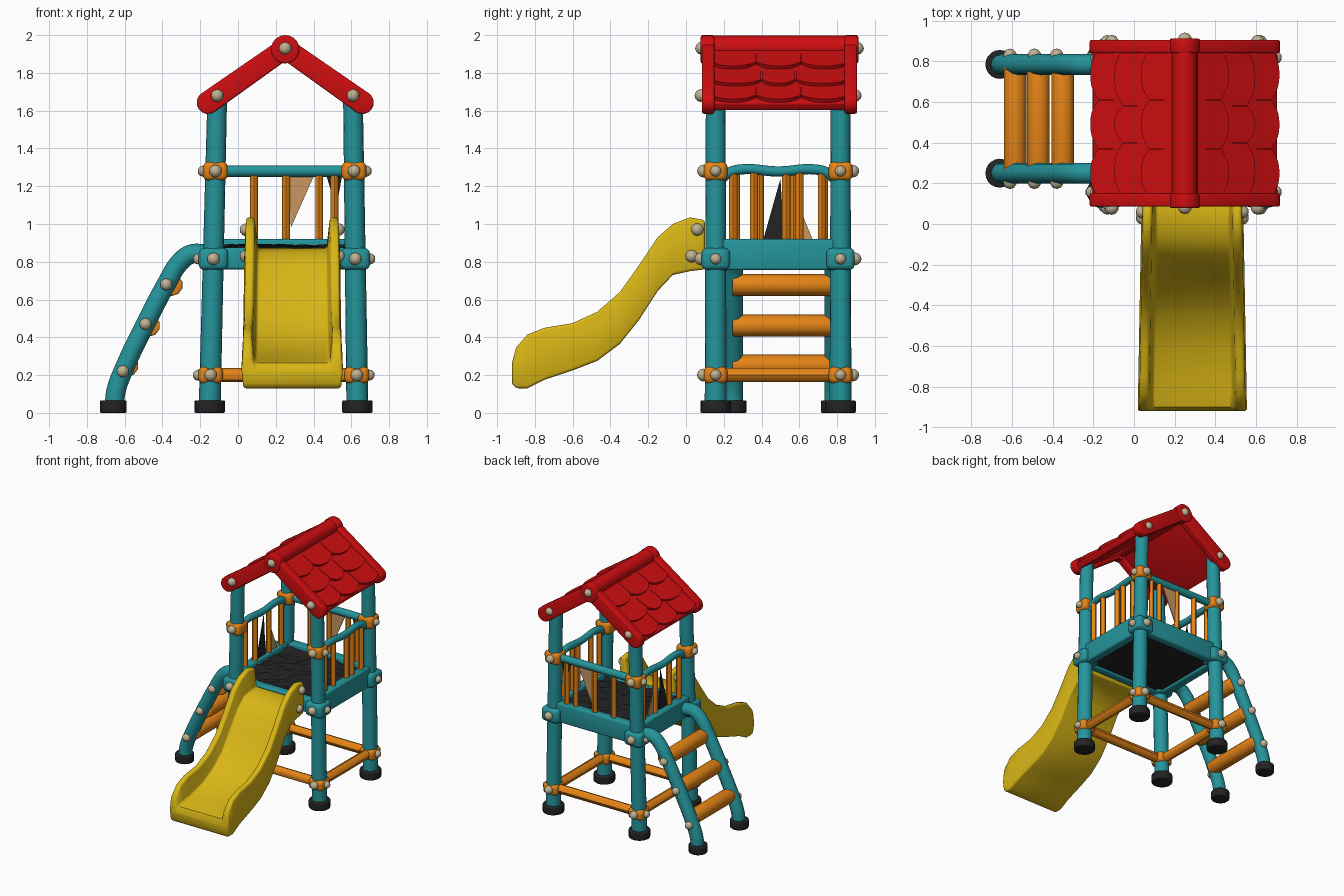
import bpy, bmesh, math, random
from mathutils import Vector, Matrix

if "Cube" in bpy.data.objects:
    bpy.data.objects.remove(bpy.data.objects["Cube"])

random.seed(4)


def material(name, rgb):
    m = bpy.data.materials.new(name)
    m.diffuse_color = (*rgb, 1)
    m.use_nodes = True
    m.node_tree.nodes["Principled BSDF"].inputs["Base Color"].default_value = m.diffuse_color
    return m


TEAL = material("teal", (0.018, 0.30, 0.33))
ORANGE = material("orange", (0.78, 0.23, 0.008))
RED = material("red", (0.62, 0.004, 0.005))
YELLOW = material("yellow", (0.70, 0.47, 0.008))
BLACK = material("black rubber", (0.017, 0.017, 0.017))
CREAM = material("cream", (0.52, 0.44, 0.29))
TAN = material("tan", (0.58, 0.31, 0.12))


def finish(name, bm, mat, bevel=0, segs=3, angle=40):
    bmesh.ops.recalc_face_normals(bm, faces=bm.faces)
    me = bpy.data.meshes.new(name)
    bm.to_mesh(me)
    bm.free()
    ob = bpy.data.objects.new(name, me)
    bpy.context.collection.objects.link(ob)
    me.materials.append(mat)
    bpy.ops.object.select_all(action='DESELECT')
    bpy.context.view_layer.objects.active = ob
    ob.select_set(True)
    if bevel:
        mod = ob.modifiers.new("round", 'BEVEL')
        mod.width, mod.segments = bevel, segs
        mod.limit_method, mod.angle_limit = 'ANGLE', math.radians(angle)
        bpy.ops.object.modifier_apply(modifier="round")
    bpy.ops.object.shade_smooth_by_angle(angle=math.radians(45))
    return ob


def box(name, center, size, mat, bevel=0.0):
    bm = bmesh.new()
    bmesh.ops.create_cube(bm, size=1, matrix=Matrix.Translation(center) @ Matrix.Diagonal((*size, 1)))
    return finish(name, bm, mat, bevel)


def bar(name, a, b, r, mat, sides=16, bevel=0, r2=None):
    a, b = Vector(a), Vector(b)
    d = b - a
    bm = bmesh.new()
    rot = d.to_track_quat('Z', 'Y').to_matrix().to_4x4()
    bmesh.ops.create_cone(bm, cap_ends=True, segments=sides, radius1=r, radius2=r2 or r,
                          depth=d.length, matrix=Matrix.Translation((a + b) / 2) @ rot)
    return finish(name, bm, mat, bevel)


def tube(name, pts, r, mat):
    cu = bpy.data.curves.new(name, 'CURVE')
    cu.dimensions, cu.bevel_depth, cu.bevel_resolution = '3D', r, 4
    cu.use_fill_caps = True
    cu.resolution_u = 6
    sp = cu.splines.new('BEZIER')
    sp.bezier_points.add(len(pts) - 1)
    for p, co in zip(sp.bezier_points, pts):
        p.co = co
        p.handle_left_type = p.handle_right_type = 'AUTO'
    ob = bpy.data.objects.new(name, cu)
    bpy.context.collection.objects.link(ob)
    cu.materials.append(mat)
    bpy.ops.object.select_all(action='DESELECT')
    bpy.context.view_layer.objects.active = ob
    ob.select_set(True)
    bpy.ops.object.convert(target='MESH')
    bpy.ops.object.shade_smooth_by_angle(angle=math.radians(45))


def bolt(x, y, z, r=0.034):
    bm = bmesh.new()
    bmesh.ops.create_icosphere(bm, subdivisions=2, radius=r, matrix=Matrix.Translation((x, y, z)))
    finish("bolt", bm, CREAM)


def triangle(name, pts, mat, axis):
    bm = bmesh.new()
    f = bm.faces.new([bm.verts.new(p) for p in pts])
    ext = bmesh.ops.extrude_face_region(bm, geom=[f])
    bmesh.ops.translate(bm, vec=Vector(axis) * 0.006,
                        verts=[v for v in ext['geom'] if isinstance(v, bmesh.types.BMVert)])
    finish(name, bm, mat)


# Tower posts lean slightly inwards
YF, YB = 0.157, 0.818


def post_x(side, z):
    return (-0.15 + 0.024 * z) if side < 0 else (0.632 - 0.014 * z)


for side, sn in ((-1, "left"), (1, "right")):
    for y, out, yn in ((YF, -1, "front"), (YB, 1, "back")):
        tag = f"{yn}_{sn}"
        x0 = post_x(side, 0)
        bar(tag + "_post", (x0, y, 0.03), (post_x(side, 1.68), y, 1.68), 0.058, TEAL, r2=0.052)
        bar(tag + "_foot", (x0, y, 0), (x0, y, 0.066), 0.081, BLACK, 20, 0.008)
        # Clamps with bolts on the outward faces
        for z, w, h, mat in ((0.2, 0.13, 0.09, ORANGE), (0.815, 0.155, 0.115, TEAL), (1.28, 0.13, 0.1, ORANGE)):
            x = post_x(side, z)
            box(tag + "_clamp", (x, y, z), (w, w - 0.005, h), mat, 0.028)
            bolt(x, y + out * w * 0.5, z)
            bolt(x + side * w * 0.5, y, z, 0.03)
        # Roof bolts
        bolt(post_x(side, 1.68), y + out * 0.078, 1.68)

# Lower braces, deck beams and hand rails
for y, n in ((YF, "front"), (YB, "back")):
    bar(n + "_brace", (post_x(-1, .2), y, 0.2), (post_x(1, .2), y, 0.2), 0.037, ORANGE, 8)
    top = 0.875 if n == "front" else 0.92
    box(n + "_deck_beam", (0.24, y, (0.76 + top) / 2), (0.72, 0.07, top - 0.76), TEAL, 0.015)
for side, n in ((-1, "left"), (1, "right")):
    bx, dx, rx = (post_x(side, z) for z in (0.2, 0.84, 1.28))
    bar(n + "_brace", (bx, YF, 0.2), (bx, YB, 0.2), 0.037, ORANGE, 8)
    box(n + "_deck_beam", (dx, 0.487, 0.838), (0.075, 0.60, 0.165), TEAL, 0.015)
    tube(n + "_hand_rail", [(rx, 0.19, 1.24), (rx, 0.225, 1.27), (rx, 0.28, 1.288), (rx, 0.49, 1.278),
                            (rx, 0.69, 1.288), (rx, 0.75, 1.27), (rx, 0.785, 1.24)], 0.027, TEAL)
    ys = (0.25, 0.36, 0.53, 0.60, 0.72) if side > 0 else (0.265, 0.39, 0.57, 0.73)
    for y in ys:
        bar(n + "_baluster", (rx, y, 0.9), (rx, y, 1.27), 0.022, ORANGE, 8)
bar("back_hand_rail", (-0.11, YB, 1.28), (0.61, YB, 1.28), 0.03, TEAL)
for x in (0.085, 0.255, 0.43, 0.51):
    bar("back_baluster", (x, YB, 0.9), (x, YB, 1.27), 0.021, ORANGE, 8)

# Small triangular infill plates in the railings
triangle("back_infill", [(0.27, YB, 1.25), (0.40, YB, 1.25), (0.28, YB, 0.98)], TAN, (0, 1, 0))
triangle("back_dark_infill", [(0.47, YB, 1.25), (0.55, YB, 1.25), (0.52, YB, 1.08)], BLACK, (0, 1, 0))
triangle("left_dark_infill", [(-0.12, 0.41, 0.92), (-0.12, 0.52, 0.92), (-0.12, 0.50, 1.24)], BLACK, (1, 0, 0))
triangle("left_infill", [(-0.12, 0.57, 0.92), (-0.12, 0.67, 0.92), (-0.12, 0.57, 1.16)], TAN, (1, 0, 0))

# Deck with a rough rubber top
box("deck_base", (0.245, 0.487, 0.82), (0.72, 0.63, 0.09), BLACK)
bm = bmesh.new()
bmesh.ops.create_grid(bm, x_segments=18, y_segments=16, size=0.5,
                      matrix=Matrix.Translation((0.245, 0.487, 0.88)) @ Matrix.Diagonal((0.70, 0.60, 1, 1)))
for v in bm.verts:
    v.co += Vector((random.uniform(-.008, .008), random.uniform(-.008, .008), random.uniform(-.012, .014)))
finish("deck_rubber", bm, BLACK)

# Ladder
for y, out, n in ((0.25, -1, "front"), (0.785, 1, "back")):
    tube(n + "_ladder_rail", [(-0.655, y, 0.04), (-0.645, y, 0.12), (-0.60, y, 0.24), (-0.49, y, 0.47),
                              (-0.375, y, 0.69), (-0.31, y, 0.795), (-0.25, y, 0.84), (-0.16, y, 0.84)], 0.051, TEAL)
    bar(n + "_ladder_foot", (-0.66, y, 0), (-0.66, y, 0.066), 0.071, BLACK, 20, 0.008)
    for x, z in ((-0.61, 0.22), (-0.49, 0.47), (-0.38, 0.68)):
        bolt(x, y + out * 0.045, z, 0.033)
for x, z in ((-0.585, 0.25), (-0.47, 0.462), (-0.35, 0.677)):
    bar("ladder_rung", (x, 0.245, z), (x, 0.79, z), 0.058, ORANGE, 10, 0.01)

# Slide: open trough lofted through stations of (y, underside, bed, rim)
stations = [(0.10, .76, .875, 1.02), (0.02, .75, .865, 1.035), (-0.07, .73, .85, 1.0), (-0.15, .645, .78, .93),
            (-0.25, .49, .64, .78), (-0.35, .365, .50, .64), (-0.47, .275, .40, .535), (-0.60, .225, .335, .475),
            (-0.75, .175, .295, .45), (-0.84, .13, .28, .415), (-0.90, .13, .265, .345), (-0.92, .155, .24, .27)]
bm = bmesh.new()
rings = []
for y, lo, bed, rim in stations:
    w = 0.252 - 0.018 * y
    half = [(w - 0.01, lo), (w, (lo + rim) / 2), (w - 0.008, rim), (w - 0.052, rim), (w - 0.07, bed)]
    prof = half + [(-x, z) for x, z in reversed(half)]
    rings.append([bm.verts.new((0.287 + x, y, z)) for x, z in prof])
for r0, r1 in zip(rings, rings[1:]):
    for i in range(len(r0)):
        j = (i + 1) % len(r0)
        bm.faces.new((r0[i], r0[j], r1[j], r1[i]))
bm.faces.new(rings[0])
bm.faces.new(rings[-1])
finish("slide", bm, YELLOW, 0.016, 3, 46)
for s in (-1, 1):
    bolt(0.287 + s * 0.245, 0.06, 0.97)
    bolt(0.287 + s * 0.245, 0.03, 0.83)

# Roof: slope coordinates are s down the slope, y along the ridge, h above it
C, S = 0.818, 0.575


def slope(side, s, y, h):
    return Vector((0.25 + side * (s * C + h * S), y, 1.93 - s * S + h * C))


def prism(name, low, high, mat, bevel=0):
    bm = bmesh.new()
    a, b = [bm.verts.new(p) for p in low], [bm.verts.new(p) for p in high]
    bm.faces.new(a)
    bm.faces.new(b)
    for i in range(len(a)):
        j = (i + 1) % len(a)
        bm.faces.new((a[i], a[j], b[j], b[i]))
    finish(name, bm, mat, bevel)


for side, n in ((-1, "left"), (1, "right")):
    corners = [(0, 0.10), (0, 0.885), (0.54, 0.885), (0.54, 0.10)]
    prism(n + "_roof_panel", [slope(side, s, y, -0.025) for s, y in corners],
          [slope(side, s, y, 0.025) for s, y in corners], RED, 0.008)
    # Three overlapping rows of scalloped shingles
    for row, end in enumerate((0.23, 0.39, 0.535)):
        cuts = [0.13, 0.37 + 0.03 * (row % 2), 0.61 - 0.03 * (row % 2), 0.86]
        for y0, y1 in zip(cuts, cuts[1:]):
            start = end - 0.21
            edge = [(start, y0 + 0.002), (start, y1 - 0.002)]
            for k in range(9):
                t = 1 - k / 8
                edge.append((end - 0.045 * abs(2 * t - 1) ** 2.5, y0 + 0.002 + (y1 - y0 - 0.004) * t))
            prism(n + "_shingle", [slope(side, s, y, 0.005) for s, y in edge],
                  [slope(side, s, y, 0.02 + 0.028 * (s - start) / 0.21) for s, y in edge], RED)
    # Gable boards with rounded lower ends
    for y0, y1, yn in ((0.085, 0.15, "front"), (0.84, 0.905, "back")):
        pts = [(0, 0.055), (0, -0.055)]
        for k in range(9):
            a = -math.pi / 2 + math.pi * k / 8
            pts.append((0.50 + 0.06 * math.cos(a), 0.06 * math.sin(a)))
        prism(f"{yn}_{n}_gable_board", [slope(side, s, y0, h) for s, h in pts],
              [slope(side, s, y1, h) for s, h in pts], RED, 0.01)

# Ridge and its end discs
bar("roof_ridge", (0.25, 0.09, 1.935), (0.25, 0.90, 1.935), 0.062, RED, 20)
for y0, y1 in ((0.078, 0.15), (0.84, 0.912)):
    bar("ridge_end_disc", (0.25, y0, 1.925), (0.25, y1, 1.925), 0.075, RED, 24, 0.01)
bolt(0.25, 0.082, 1.93)
bolt(0.25, 0.908, 1.93)
